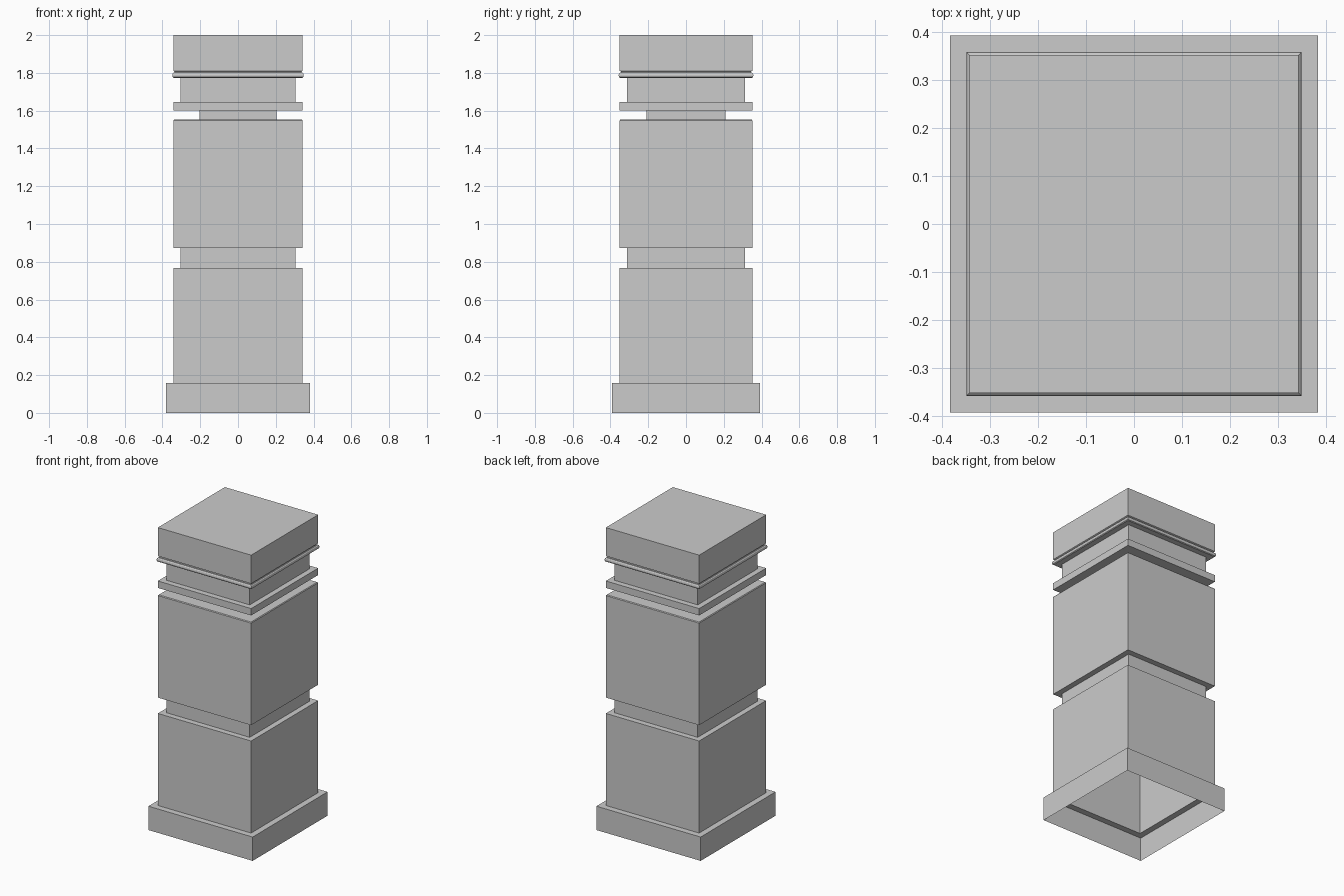
import bpy, bmesh

if "Cube" in bpy.data.objects:
    bpy.data.objects.remove(bpy.data.objects["Cube"])

DEPTH_RATIO = 1.026  # pillar is slightly deeper than wide


def square_sweep(name, profile, cap_top=False):
    """Sweep a (half width, height) profile around a rectangular plan."""
    bm = bmesh.new()
    rings = []
    for r, z in profile:
        rings.append([bm.verts.new((sx * r, sy * r * DEPTH_RATIO, z))
                      for sx, sy in ((-1, -1), (1, -1), (1, 1), (-1, 1))])
    for low, high in zip(rings, rings[1:]):
        for i in range(4):
            j = (i + 1) % 4
            bm.faces.new((low[i], low[j], high[j], high[i]))
    if cap_top:
        bm.faces.new(rings[-1])
    mesh = bpy.data.meshes.new(name)
    bm.to_mesh(mesh)
    bm.free()
    obj = bpy.data.objects.new(name, mesh)
    bpy.context.collection.objects.link(obj)
    return obj


W = 0.342  # half width of the shaft

# Plinth: open underneath, ledge runs in to the shaft
square_sweep("plinth", [(0.382, 0), (0.382, 0.158), (W, 0.158)])

# Lower shaft block and the recessed band above it
square_sweep("lower_shaft", [(W, 0.158), (W, 0.768), (0.305, 0.768)])
square_sweep("middle_band", [(0.305, 0.768), (0.305, 0.873), (W, 0.873)])

# Upper shaft block with a slightly eased top edge
square_sweep("upper_shaft", [(W, 0.873), (W, 1.549), (0.338, 1.554), (0.205, 1.554)])

# Deep groove, thin slab and neck
square_sweep("deep_groove", [(0.205, 1.554), (0.205, 1.6), (W, 1.6)])
square_sweep("collar_slab", [(W, 1.6), (W, 1.646), (0.305, 1.646)])
square_sweep("neck", [(0.305, 1.646), (0.305, 1.774)])

# Rounded bead under the capital
square_sweep("bead", [(0.305, 1.774), (0.341, 1.774), (0.346, 1.778), (0.348, 1.787),
                      (0.346, 1.796), (0.341, 1.801), (0.335, 1.801)])

# Capital block, closed on top
square_sweep("capital", [(0.335, 1.801), (0.335, 1.807), (W, 1.811), (W, 2.0)], cap_top=True)
